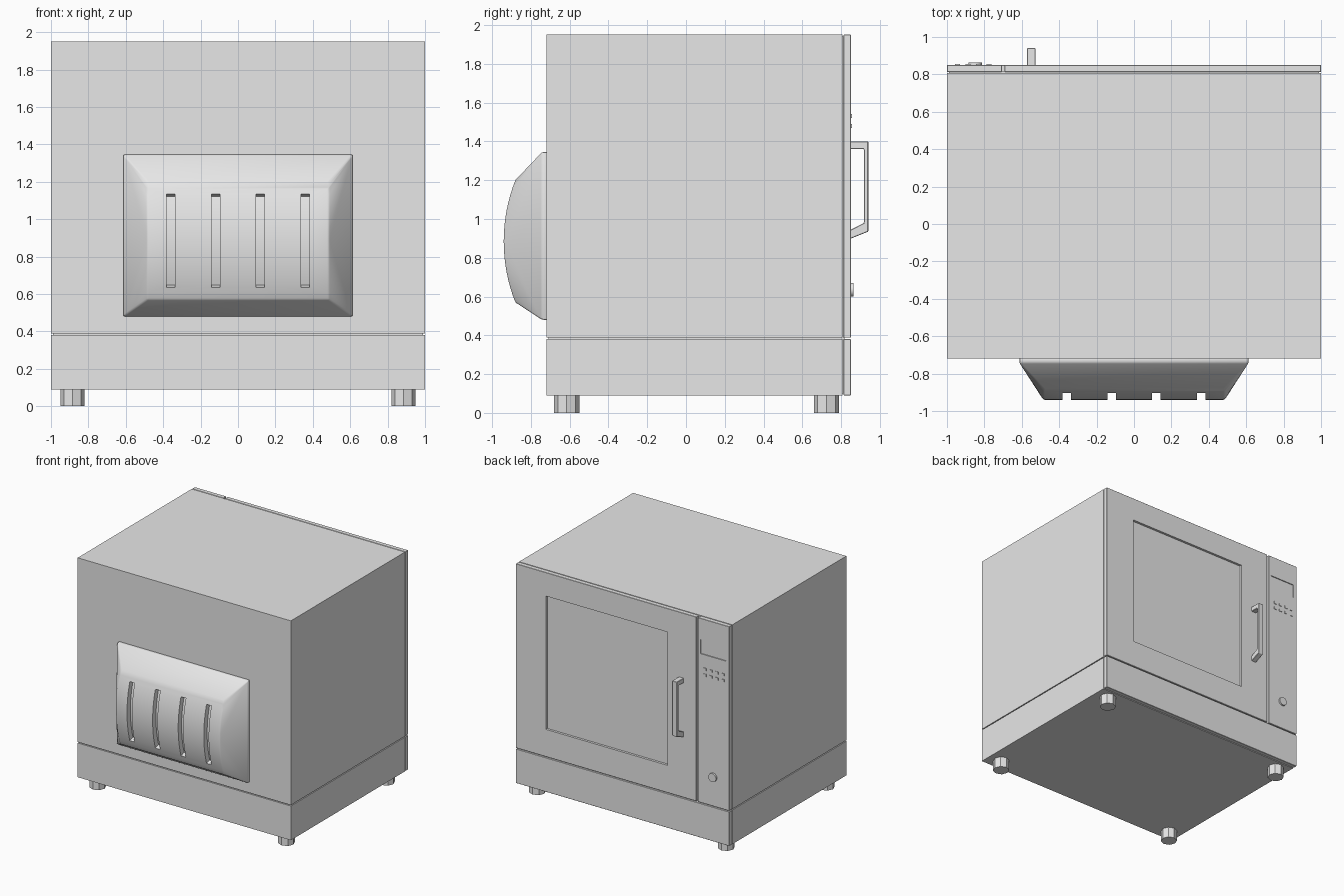
import bpy, bmesh, math

if "Cube" in bpy.data.objects:
    bpy.data.objects.remove(bpy.data.objects["Cube"], do_unlink=True)

GREY = (0.8, 0.8, 0.8, 1.0)
metal = bpy.data.materials.new("light grey metal")
metal.use_nodes = True
metal.diffuse_color = GREY
metal.node_tree.nodes["Principled BSDF"].inputs["Base Color"].default_value = GREY


def finish(name, bm):
    bmesh.ops.recalc_face_normals(bm, faces=bm.faces)
    mesh = bpy.data.meshes.new(name)
    bm.to_mesh(mesh)
    bm.free()
    mesh.materials.append(metal)
    ob = bpy.data.objects.new(name, mesh)
    bpy.context.collection.objects.link(ob)
    return ob


def box(name, x0, x1, y0, y1, z0, z1, bevel=0.0):
    bm = bmesh.new()
    bmesh.ops.create_cube(bm, size=1)
    for v in bm.verts:
        v.co = (x0 + (v.co.x + 0.5) * (x1 - x0),
                y0 + (v.co.y + 0.5) * (y1 - y0),
                z0 + (v.co.z + 0.5) * (z1 - z0))
    if bevel:
        bmesh.ops.bevel(bm, geom=bm.edges[:], offset=bevel, segments=1, affect='EDGES')
    return finish(name, bm)


def prism(name, profile, x0, x1):
    """Extrude a (y, z) outline along x."""
    bm = bmesh.new()
    face = bm.faces.new([bm.verts.new((x0, y, z)) for y, z in profile])
    moved = bmesh.ops.extrude_face_region(bm, geom=[face])["geom"]
    bmesh.ops.translate(bm, vec=(x1 - x0, 0, 0),
                        verts=[g for g in moved if isinstance(g, bmesh.types.BMVert)])
    return finish(name, bm)


def cylinder(name, sides, radius, depth, loc, axis='Z'):
    bm = bmesh.new()
    bmesh.ops.create_cone(bm, cap_ends=True, segments=sides, radius1=radius,
                          radius2=radius, depth=depth)
    for v in bm.verts:
        x, y, z = v.co
        v.co = (x, z, y) if axis == 'Y' else (x, y, z)
    bmesh.ops.translate(bm, verts=bm.verts, vec=loc)
    return finish(name, bm)


def apply_mod(ob, kind, **settings):
    mod = ob.modifiers.new(kind.title(), kind)
    for key, value in settings.items():
        setattr(mod, key, value)
    bpy.ops.object.select_all(action='DESELECT')
    bpy.context.view_layer.objects.active = ob
    ob.select_set(True)
    bpy.ops.object.modifier_apply(modifier=mod.name)


def cut(ob, cutter):
    apply_mod(ob, 'BOOLEAN', object=cutter, operation='DIFFERENCE', solver='EXACT')
    bpy.data.objects.remove(cutter, do_unlink=True)


def smooth(ob, angle):
    bpy.ops.object.select_all(action='DESELECT')
    bpy.context.view_layer.objects.active = ob
    ob.select_set(True)
    bpy.ops.object.shade_smooth_by_angle(angle=math.radians(angle))


# Cabinet, base and the recessed core that shows in the seams
box("cabinet", -1, 1, -0.72, 0.807, 0.388, 1.95)
box("base", -1, 1, -0.72, 0.807, 0.09, 0.38)
box("seam_core", -0.99, 0.99, -0.71, 0.818, 0.1, 1.94)
box("kick_plate", -1, 1, 0.813, 0.85, 0.09, 0.38, 0.002)

# Door with a recessed window
door = box("door", -0.692, 1, 0.813, 0.85, 0.388, 1.95, 0.002)
cut(door, box("window_cutter", -0.42, 0.72, 0.83, 0.9, 0.62, 1.75))

# Control panel with a shallow display, two rows of buttons and a knob
panel = box("control_panel", -1, -0.707, 0.813, 0.85, 0.388, 1.95, 0.002)
cut(panel, box("display_cutter", -0.97, -0.73, 0.842, 0.9, 1.65, 1.77))
for z in (1.53, 1.48):
    for i in range(4):
        x = -0.775 - 0.056 * i
        box("button", x - 0.013, x + 0.013, 0.845, 0.855, z - 0.01, z + 0.01)
knob = cylinder("knob", 20, 0.036, 0.025, (-0.85, 0.852, 0.635), 'Y')
smooth(knob, 30)

# Door handle: a bracket outline with a slanted lower arm
handle = prism("door_handle",
               [(0.845, 1.40), (0.94, 1.40), (0.94, 0.935), (0.845, 0.897),
                (0.845, 0.942), (0.918, 0.98), (0.918, 1.36), (0.845, 1.36)],
               -0.573, -0.527)
apply_mod(handle, 'BEVEL', width=0.003, segments=1)

# Vent hood: a bowed face with sloping borders
CY, CZ, R = -0.083, 0.885, 0.857
HALF, STEPS = math.asin(0.315 / R), 16


def arc(r, half, steps):
    angles = [-half + 2 * half * i / steps for i in range(steps + 1)]
    return [(CY - r * math.cos(a), CZ + r * math.sin(a)) for a in angles]


bm = bmesh.new()
rim_z = (0.48, 1.345)
columns = []
for side in (-1, 1):
    inner = [bm.verts.new((side * 0.485, y, z)) for y, z in arc(R, HALF, STEPS)]
    rim = [bm.verts.new((side * 0.613, -0.742, z)) for z in rim_z]
    back = [bm.verts.new((side * 0.613, -0.712, z)) for z in rim_z]
    columns.append((inner, rim, back))
    # Fan the side slope from the rim to the bowed edge
    mid = STEPS // 2
    for i in range(STEPS):
        bm.faces.new((rim[0] if i < mid else rim[1], inner[i], inner[i + 1]))
    bm.faces.new((rim[0], inner[mid], rim[1]))
    bm.faces.new((rim[0], rim[1], back[1], back[0]))
(li, lr, lb), (ri, rr, rb) = columns
for i in range(STEPS):
    bm.faces.new((li[i], ri[i], ri[i + 1], li[i + 1]))
for k, end in ((0, 0), (1, -1)):
    bm.faces.new((li[end], ri[end], rr[k], lr[k]))
    bm.faces.new((lr[k], rr[k], rb[k], lb[k]))
bm.faces.new((lb[0], lb[1], rb[1], rb[0]))
hood = finish("vent_hood", bm)
apply_mod(hood, 'BEVEL', width=0.008, segments=2, limit_method='ANGLE',
          angle_limit=math.radians(32))

# Four curved slots cut to an even depth
slot_half = math.asin(0.25 / R)
for i in range(4):
    x = -0.36 + 0.24 * i
    outline = arc(R + 0.05, slot_half, STEPS) + arc(R - 0.045, slot_half, STEPS)[::-1]
    cut(hood, prism("slot_cutter", outline, x - 0.023, x + 0.023))
smooth(hood, 30)

# Feet
for x in (-0.885, 0.885):
    for y in (-0.615, 0.725):
        cylinder("foot", 8, 0.065, 0.1, (x, y, 0.05))
